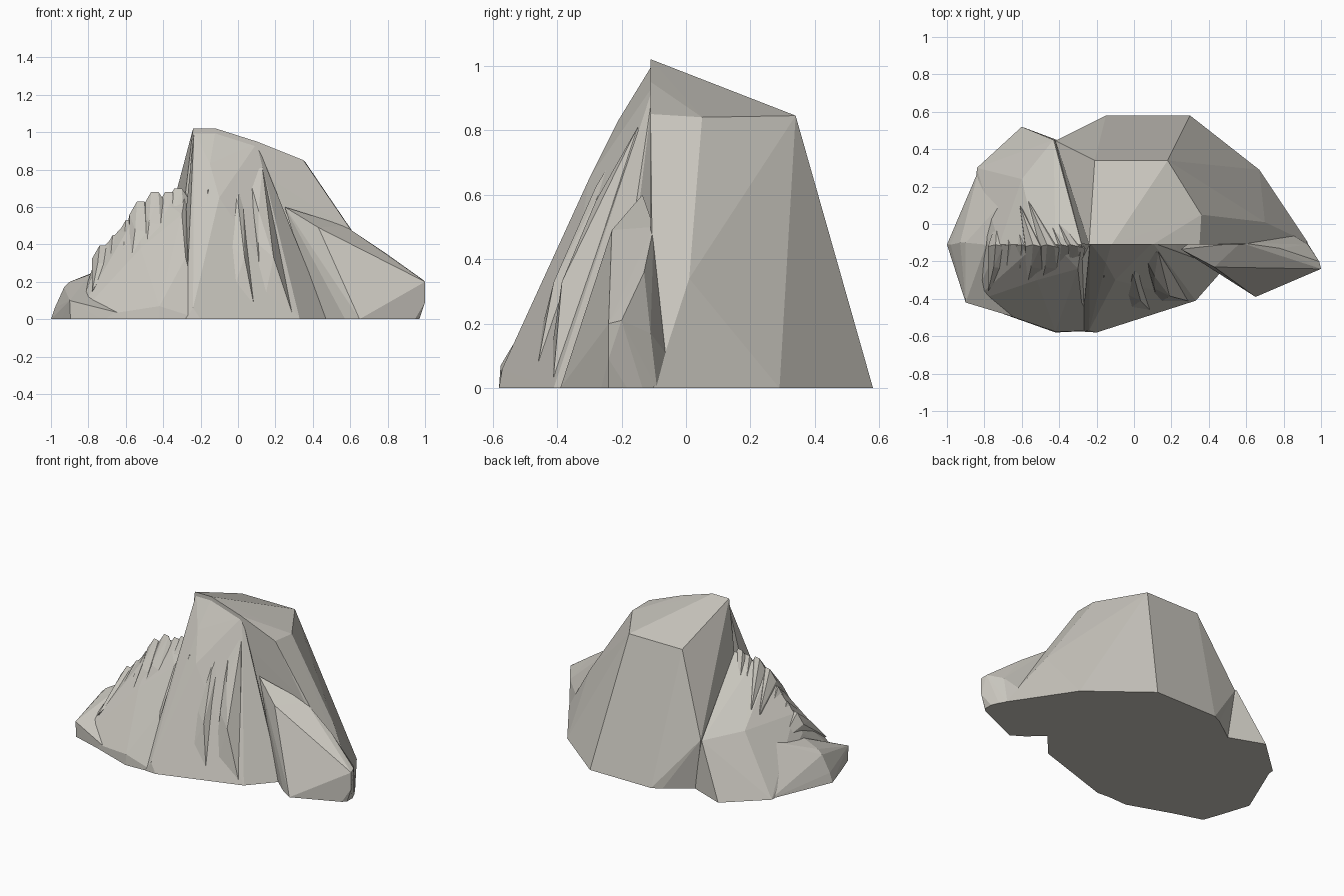
import bpy, bmesh

if "Cube" in bpy.data.objects:
    bpy.data.objects.remove(bpy.data.objects["Cube"])

stone = bpy.data.materials.new("warm_grey_stone")
stone.diffuse_color = (0.58, 0.56, 0.51, 1)
stone.use_nodes = True
stone.node_tree.nodes["Principled BSDF"].inputs["Base Color"].default_value = stone.diffuse_color
parts = []


def chunk(name, pts):
    """Convex faceted boulder; ground points are extended below z=0 and trimmed later."""
    depth = -0.1 - 0.011 * len(parts)
    pts = list(pts) + [(x, y, depth) for x, y, z in pts if z == 0]
    bm = bmesh.new()
    vs = [bm.verts.new(p) for p in pts]
    bmesh.ops.convex_hull(bm, input=vs)
    bmesh.ops.delete(bm, geom=[v for v in bm.verts if not v.link_faces], context='VERTS')
    bmesh.ops.recalc_face_normals(bm, faces=bm.faces[:])
    me = bpy.data.meshes.new(name)
    bm.to_mesh(me)
    bm.free()
    me.materials.append(stone)
    ob = bpy.data.objects.new(name, me)
    bpy.context.collection.objects.link(ob)
    parts.append(ob)


# main block: plateau, ridge, sloping back
chunk("rock", [
    (-.24, -.11, 1.02), (-.12, -.11, 1.02), (.10, -.11, .95), (.35, -.11, .85),
    (.36, .05, .84), (.18, .34, .845), (-.21, .34, .845), (.57, -.11, .5),
    (.70, .01, .34), (.93, -.10, 0), (.67, .29, 0), (.30, .58, 0),
    (-.15, .58, 0), (-.36, .43, 0), (-.36, -.10, 0), (-.42, .445, .34)])

# front apron falling from the peak
chunk("front_apron", [
    (-.235, -.10, 1.01), (-.12, -.10, 1.01), (.10, -.10, .94), (.23, -.14, .61),
    (-.28, -.19, .56), (-.15, -.21, .83), (.08, -.15, .79), (-.10, -.30, .65),
    (-.10, -.40, .34), (.33, -.41, 0), (.48, -.24, 0), (-.20, -.58, 0),
    (-.28, -.575, 0), (-.24, -.57, .06), (-.1, .10, 0), (.2, .10, 0)])

# left shoulder
chunk("left_shoulder", [
    (-.28, -.11, .68), (-.42, -.11, .65), (-.52, -.11, .60), (-.72, -.11, .385),
    (-.78, -.11, .27), (-.30, -.24, .56), (-.28, -.42, .33), (-.52, -.30, .38),
    (-.43, .45, .34), (-.60, .24, .37), (-.69, .13, .30), (-.60, .52, 0),
    (-.84, .30, 0), (-.36, .43, 0), (-.87, -.42, 0), (-.42, -.58, 0),
    (-.20, -.57, 0), (-.42, -.575, .07), (-.1, .12, 0)])

# low left foot
chunk("left_foot", [
    (-1, -.11, 0), (-.98, -.11, .06), (-.93, -.10, .17), (-.90, -.10, .20),
    (-.79, -.11, .24), (-.90, -.42, .10), (-.89, -.42, 0), (-.89, .10, 0),
    (-.70, .12, .28), (-.83, .29, 0), (-.55, .30, 0), (-.50, -.54, 0)])

# right spur: upper ledge, long toe and rear filler
chunk("right_spur", [
    (.57, -.10, .5), (.43, -.23, .49), (.25, -.135, .60), (.78, -.13, .36),
    (.87, -.15, .28), (.99, -.20, .21), (1, -.24, .20), (1, -.24, .09),
    (.78, -.27, .21), (.65, -.39, 0), (.48, -.24, 0), (.86, -.30, 0),
    (.92, -.24, 0), (.92, -.09, 0), (.93, -.11, .17), (.50, .05, 0), (.72, .02, 0)])

# low broken ribs stepping down the left ridge
for x, z in [(-.33, .70), (-.38, .68), (-.455, .68), (-.53, .63),
             (-.59, .53), (-.66, .45), (-.73, .395)]:
    t = -.33 - x
    chunk("ridge_rib", [
        (x - .01, -.11, z), (x + .03, -.12, z),
        (x - .05, -.12, z - .07), (x + .07, -.13, z - .06),
        (x - .16 + .4 * t, .16 - .3 * t, z - .26 + .3 * t),
        (x - .02, -.23, z * .76), (x + .04, -.24, z * .74),
        (x - .05, -.36, z * .38), (x, -.05, z - .3)])

# broad buttress ribs on the front face
for x, z, foot in [(-.17, .80, -.14), (-.01, .82, .02), (.10, .79, .22)]:
    edge = -.52 + .3 * foot
    mid = (x + foot) / 2
    chunk("front_rib", [
        (x - .05, -.16, z), (x + .03, -.15, z + .02), (x + .01, -.28, .62 - x * .4),
        (mid - .05, -.37 + .25 * max(x, 0), .40), (mid + .03, -.41 + .25 * max(x, 0), .33),
        (foot - .10, edge + .02, 0), (foot + .08, edge + .04, 0),
        (x - .10, -.1, .3), (x + .08, -.05, .3)])

# fuse everything into one rock
rock = parts[0]
for other in parts[1:]:
    m = rock.modifiers.new("fuse", 'BOOLEAN')
    m.operation = 'UNION'
    m.solver = 'EXACT'
    m.object = other
bpy.context.view_layer.update()
dg = bpy.context.evaluated_depsgraph_get()
fused = bpy.data.meshes.new_from_object(rock.evaluated_get(dg))
rock.modifiers.clear()
rock.data = fused
for other in parts[1:]:
    bpy.data.objects.remove(other, do_unlink=True)

# trim flat at the ground and close the base
bm = bmesh.new()
bm.from_mesh(fused)
bmesh.ops.bisect_plane(bm, geom=bm.verts[:] + bm.edges[:] + bm.faces[:], dist=1e-5,
                       plane_co=(0, 0, 0), plane_no=(0, 0, 1), clear_inner=True)
rim = [e for e in bm.edges if e.is_boundary]
bmesh.ops.holes_fill(bm, edges=rim, sides=0)
bmesh.ops.recalc_face_normals(bm, faces=bm.faces[:])
for f in bm.faces:
    f.smooth = False
    f.material_index = 0
bm.to_mesh(fused)
bm.free()
fused.materials.clear()
fused.materials.append(stone)
